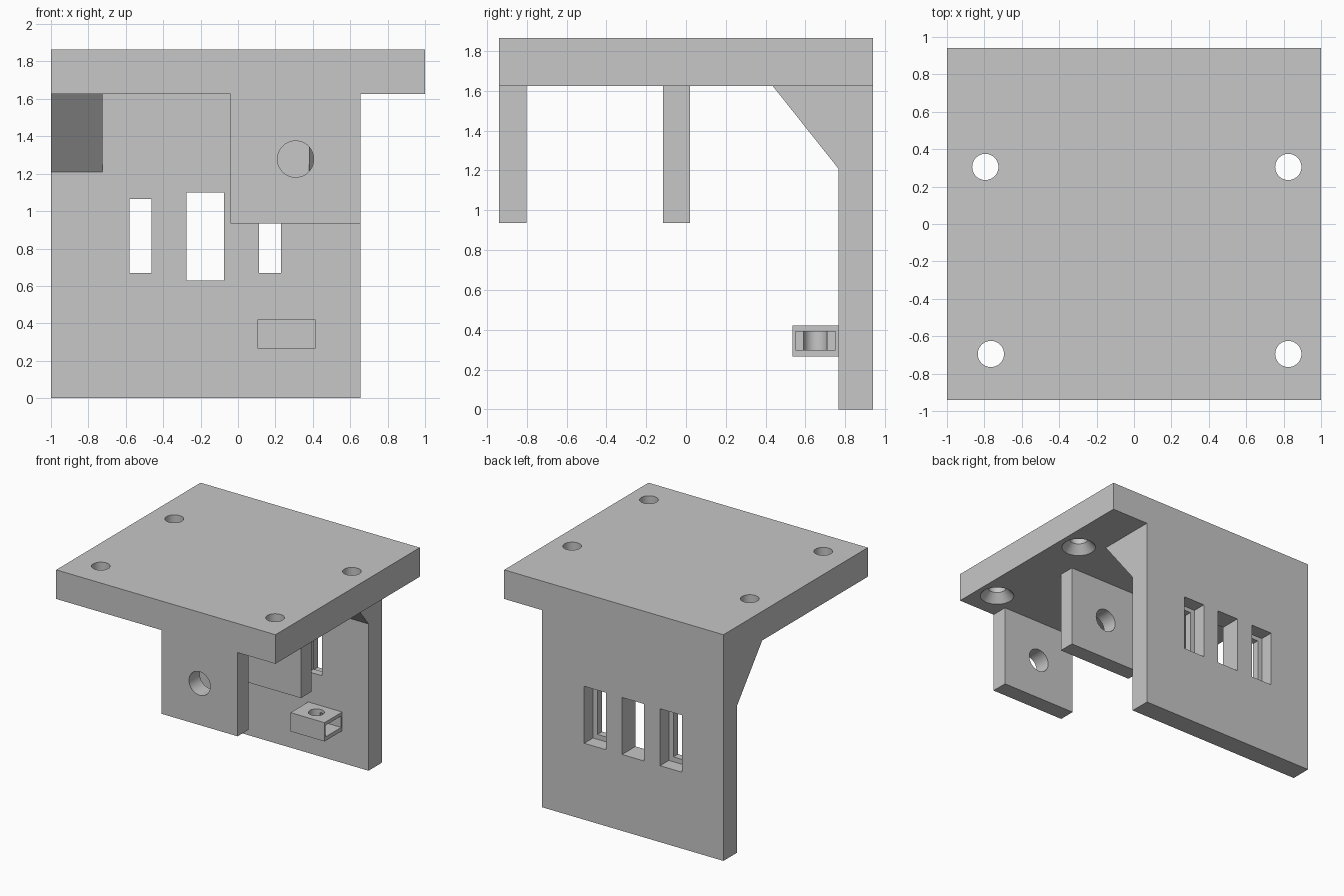
import bpy
import bmesh
from math import pi, radians
from mathutils import Matrix, Vector

if "Cube" in bpy.data.objects:
    bpy.data.objects.remove(bpy.data.objects["Cube"], do_unlink=True)

grey = bpy.data.materials.new("plain_grey")
grey.use_nodes = True
grey.diffuse_color = (0.57, 0.57, 0.57, 1)
grey.node_tree.nodes["Principled BSDF"].inputs["Base Color"].default_value = grey.diffuse_color


def finish(name, bm):
    bmesh.ops.recalc_face_normals(bm, faces=bm.faces)
    mesh = bpy.data.meshes.new(name)
    bm.to_mesh(mesh)
    bm.free()
    mesh.materials.append(grey)
    obj = bpy.data.objects.new(name, mesh)
    bpy.context.collection.objects.link(obj)
    return obj


def box(name, x, y, z):
    """Box from (low, high) ranges."""
    bm = bmesh.new()
    size = (x[1] - x[0], y[1] - y[0], z[1] - z[0])
    centre = Vector((sum(x) / 2, sum(y) / 2, sum(z) / 2))
    bmesh.ops.create_cube(bm, size=1, matrix=Matrix.Translation(centre) @ Matrix.Diagonal((*size, 1)))
    return finish(name, bm)


def cone(name, centre, r1, r2, depth, along_y=False):
    bm = bmesh.new()
    turn = Matrix.Rotation(pi / 2 if along_y else 0, 4, "X")
    bmesh.ops.create_cone(bm, cap_ends=True, segments=48, radius1=r1, radius2=r2,
                          depth=depth, matrix=Matrix.Translation(centre) @ turn)
    return finish(name, bm)


def cut(obj, cutters):
    """Subtract the cutters, then discard them."""
    for c in cutters:
        c.hide_render = True
        mod = obj.modifiers.new("cut", "BOOLEAN")
        mod.operation, mod.solver, mod.object = "DIFFERENCE", "EXACT", c
    bpy.context.view_layer.update()
    result = bpy.data.meshes.new_from_object(obj.evaluated_get(bpy.context.evaluated_depsgraph_get()))
    obj.modifiers.clear()
    obj.data = result
    for c in cutters:
        bpy.data.objects.remove(c, do_unlink=True)
    bpy.ops.object.select_all(action="DESELECT")
    obj.select_set(True)
    bpy.context.view_layer.objects.active = obj
    bpy.ops.object.shade_smooth_by_angle(angle=radians(30))


UNDER, TOP = 1.625, 1.865
WALL_FRONT, BACK = 0.765, 0.94
LEFT_EDGE = 0.655

# Top plate with four countersunk screw holes
plate = box("top_plate", (-1, 1), (-BACK, BACK), (UNDER, TOP))
cutters = []
for x, y in ((-0.795, 0.305), (0.825, 0.305), (-0.765, -0.695), (0.825, -0.695)):
    cutters.append(cone("hole_cutter", (x, y, 1.75), 0.07, 0.07, 0.5))
    cutters.append(cone("sink_cutter", (x, y, UNDER + 0.025), 0.15, 0.07, 0.09))
cut(plate, cutters)

# Back wall with three windows, the outer two stepped from behind
wall = box("back_wall", (-1, LEFT_EDGE), (WALL_FRONT, BACK), (0, UNDER))
cutters = []
for x, stepped in ((-0.522, True), (-0.175, False), (0.17, True)):
    start = 0.825 if stepped else 0.7
    cutters.append(box("window_cutter", (x - 0.1, x + 0.1), (start, 1), (0.63, 1.10)))
    if stepped:
        cutters.append(box("slot_cutter", (x - 0.059, x + 0.059), (0.7, 0.9), (0.67, 1.065)))
cut(wall, cutters)

# Hanging tabs with a rod hole
for name, y in (("front_tab", (-BACK, -0.80)), ("middle_tab", (-0.115, 0.02))):
    tab = box(name, (-0.04, LEFT_EDGE), y, (0.935, UNDER))
    cut(tab, [cone("rod_cutter", (0.308, sum(y) / 2, 1.278), 0.097, 0.097, 0.4, True)])

# Triangular gussets between plate and wall
for name, x in (("right_gusset", -1), ("left_gusset", LEFT_EDGE - 0.275)):
    bm = bmesh.new()
    corners = ((0.435, UNDER), (WALL_FRONT, UNDER), (WALL_FRONT, 1.21))
    face = bm.faces.new([bm.verts.new((x, y, z)) for y, z in corners])
    side = bmesh.ops.extrude_face_region(bm, geom=[face])["geom"]
    bmesh.ops.translate(bm, vec=(0.275, 0, 0),
                        verts=[v for v in side if isinstance(v, bmesh.types.BMVert)])
    finish(name, bm)

# Nut holder with a side slot and an upright screw hole
holder = box("nut_holder", (0.105, 0.415), (0.535, WALL_FRONT), (0.265, 0.42))
cut(holder, [box("nut_cutter", (0.25, 0.5), (0.55, 0.752), (0.298, 0.392)),
             cone("screw_cutter", (0.26, 0.65, 0.34), 0.06, 0.06, 0.3)])
